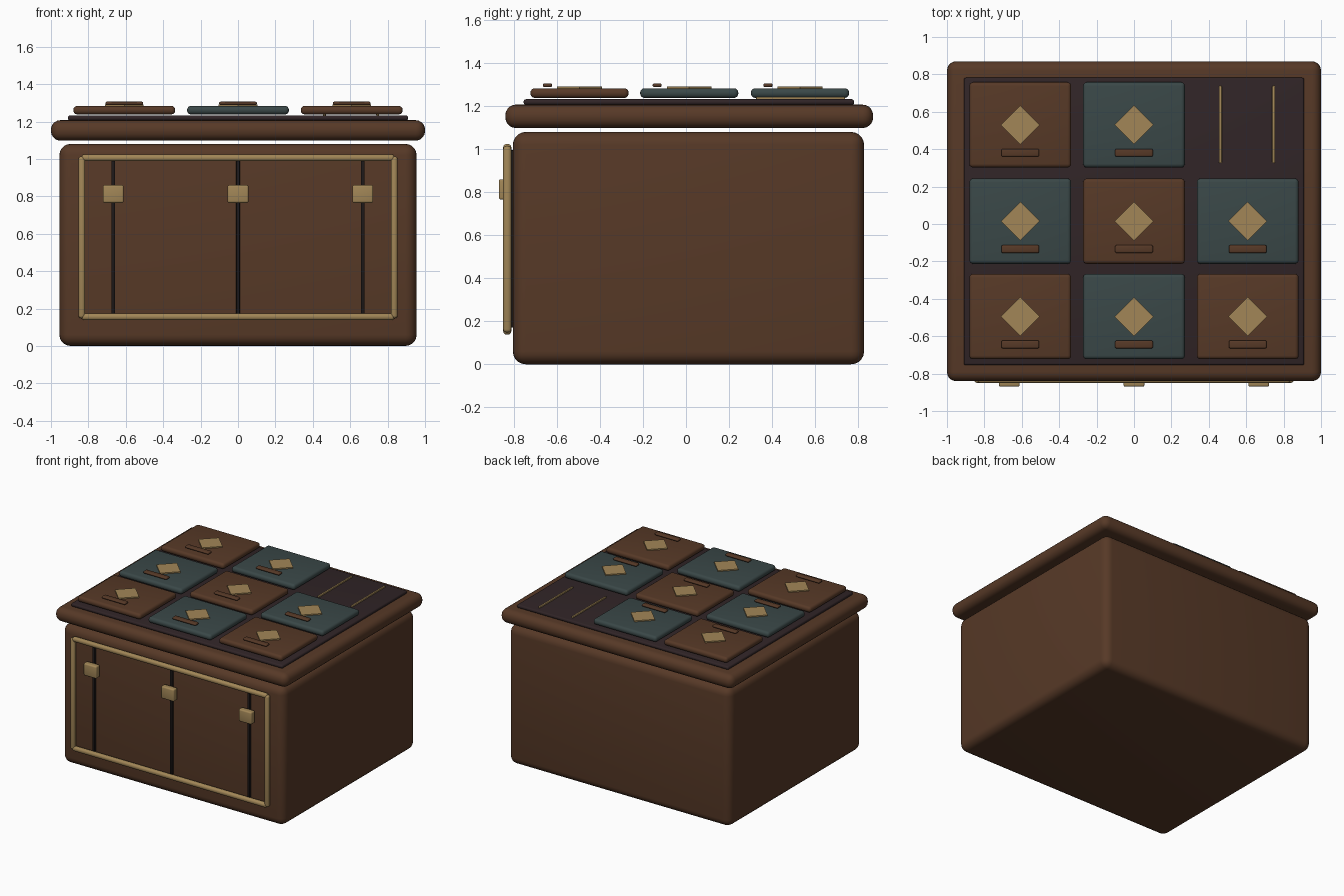
import bpy, bmesh, math
from mathutils import Matrix

if "Cube" in bpy.data.objects:
    bpy.data.objects.remove(bpy.data.objects["Cube"])


def material(name, rgb):
    m = bpy.data.materials.new(name)
    m.diffuse_color = (*rgb, 1)
    m.use_nodes = True
    m.node_tree.nodes["Principled BSDF"].inputs["Base Color"].default_value = m.diffuse_color
    return m


BROWN = material("brown wood", (0.095, 0.041, 0.020))
TEAL = material("dark teal", (0.042, 0.064, 0.064))
GOLD = material("old gold", (0.36, 0.24, 0.095))
DARK = material("dark plum", (0.030, 0.018, 0.020))
BLACK = material("near black", (0.012, 0.009, 0.009))


def finish(name, bm, mat, bevel=0, segments=4):
    if bevel:
        bmesh.ops.bevel(bm, geom=list(bm.edges), offset=bevel, segments=segments,
                        profile=0.5, affect='EDGES', clamp_overlap=True)
    bmesh.ops.recalc_face_normals(bm, faces=list(bm.faces))
    me = bpy.data.meshes.new(name)
    bm.to_mesh(me)
    bm.free()
    me.materials.append(mat)
    ob = bpy.data.objects.new(name, me)
    bpy.context.collection.objects.link(ob)
    bpy.ops.object.select_all(action='DESELECT')
    ob.select_set(True)
    bpy.context.view_layer.objects.active = ob
    bpy.ops.object.shade_smooth_by_angle(angle=math.radians(35))
    return ob


def box(name, x, y, z, mat, bevel=0, segments=4):
    """Rounded box from (min, max) ranges."""
    bm = bmesh.new()
    mid = [(a + b) / 2 for a, b in (x, y, z)]
    size = [b - a for a, b in (x, y, z)]
    bmesh.ops.create_cube(bm, size=1,
                          matrix=Matrix.Translation(mid) @ Matrix.Diagonal((*size, 1)))
    return finish(name, bm, mat, bevel, segments)


def diamond(name, x, y, z0, z1, r, mat):
    bm = bmesh.new()
    bmesh.ops.create_cone(bm, cap_ends=True, segments=4, radius1=r, radius2=r,
                          depth=z1 - z0,
                          matrix=Matrix.Translation((x, y, (z0 + z1) / 2)))
    return finish(name, bm, mat)


# Chest body, lid and inset panel on the lid
box("body", (-0.955, 0.955), (-0.805, 0.828), (0, 1.08), BROWN, 0.06, 5)
box("lid", (-1, 1), (-0.84, 0.87), (1.098, 1.207), BROWN, 0.05, 5)
box("lid_panel", (-0.91, 0.91), (-0.755, 0.782), (1.206, 1.232), DARK, 0.011, 3)

# Grid of tiles, with the back right place left open
for row, cy in enumerate((-0.495, 0.015, 0.53)):
    for col, cx in enumerate((-0.608, 0, 0.608)):
        tag = f"{row}_{col}"
        if (row, col) == (2, 2):
            for i, rx in enumerate((0.462, 0.747)):
                box(f"open_slot_rod_{i}", (rx - 0.008, rx + 0.008), (0.325, 0.74),
                    (1.228, 1.243), GOLD, 0.006, 2)
            continue
        box("tile_" + tag, (cx - 0.272, cx + 0.272), (cy - 0.228, cy + 0.228),
            (1.238, 1.283), TEAL if (row + col) % 2 else BROWN, 0.02, 4)
        diamond("tile_diamond_" + tag, cx, cy, 1.282, 1.292, 0.104, GOLD)
        box("tile_handle_" + tag, (cx - 0.101, cx + 0.101), (cy - 0.17, cy - 0.128),
            (1.288, 1.306), BROWN, 0.008, 3)

# Front frame of four rounded gold bars
for part, z in (("top", 1.006), ("bottom", 0.156)):
    box("frame_" + part, (-0.836, 0.836), (-0.85, -0.812), (z - 0.018, z + 0.018),
        GOLD, 0.015, 3)
for part, x in (("left", -0.835), ("right", 0.835)):
    box("frame_" + part, (x - 0.018, x + 0.018), (-0.85, -0.812), (0.148, 1.014),
        GOLD, 0.015, 3)

# Front seams and clasps
for i, x in enumerate((-0.667, 0, 0.667)):
    box(f"front_seam_{i}", (x - 0.01, x + 0.01), (-0.825, -0.80), (0.17, 0.995),
        BLACK, 0.004, 2)
    box(f"front_clasp_{i}", (x - 0.056, x + 0.056), (-0.87, -0.822), (0.765, 0.86),
        GOLD, 0.01, 3)
